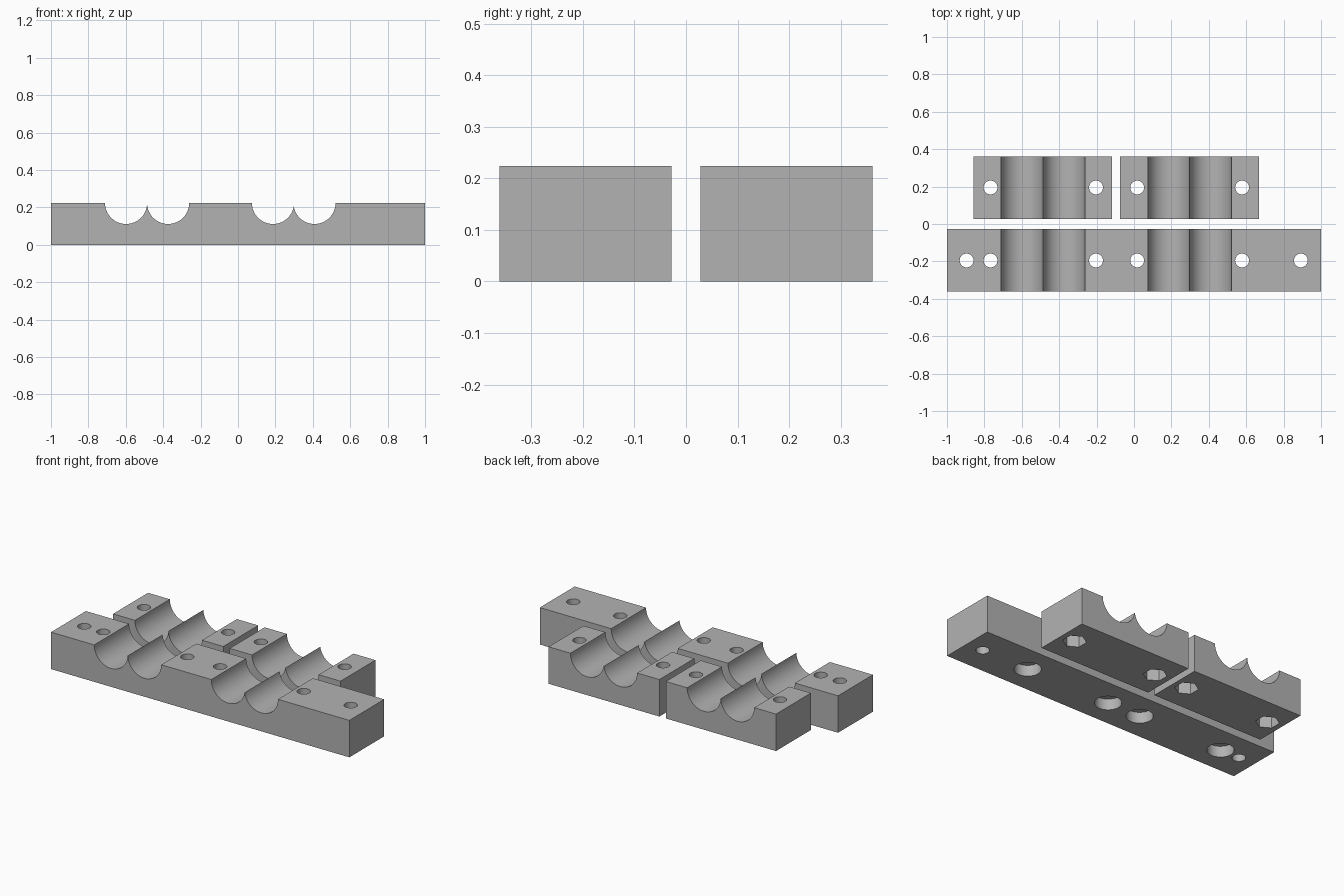
import bpy, bmesh, math

if "Cube" in bpy.data.objects:
    bpy.data.objects.remove(bpy.data.objects["Cube"], do_unlink=True)

HEIGHT = 0.224
Y_IN, Y_OUT = 0.028, 0.362
Y_MID = (Y_IN + Y_OUT) / 2
GROOVE_R = 0.1125
BOLT_R, HEAD_R, NUT_R, POCKET = 0.037, 0.073, 0.065, 0.066
# Each groove pair: middle x and half the distance between its two axes
LEFT_PAIR, RIGHT_PAIR = (-0.486, 0.1124), (0.298, 0.1110)
LEFT_BOLTS, RIGHT_BOLTS = (-0.767, -0.203), (0.017, 0.578)
MOUNT_HOLES = (-0.895, 0.892)

grey = bpy.data.materials.new("plain grey")
grey.use_nodes = True
COLOUR = (0.45, 0.45, 0.45, 1)
grey.diffuse_color = COLOUR
grey.node_tree.nodes["Principled BSDF"].inputs["Base Color"].default_value = COLOUR


def groove_outline(pair, steps=32):
    """Two half-round channels meeting in a thin ridge."""
    middle, half = pair
    lip = math.acos(half / GROOVE_R)
    points = []
    for cx, start, end in ((middle - half, math.pi, 2 * math.pi - lip),
                           (middle + half, math.pi + lip, 2 * math.pi)):
        for i in range(steps + 1):
            a = start + (end - start) * i / steps
            points.append((cx + GROOVE_R * math.cos(a), HEIGHT + GROOVE_R * math.sin(a)))
    # the ridge point is shared by both arcs
    del points[steps + 1]
    return points


def make_block(name, x0, x1, y0, y1, pairs):
    """Extrude the grooved profile along y."""
    outline = [(x1, 0), (x0, 0), (x0, HEIGHT)]
    for pair in pairs:
        outline += groove_outline(pair)
    outline.append((x1, HEIGHT))
    bm = bmesh.new()
    face = bm.faces.new([bm.verts.new((x, y0, z)) for x, z in outline])
    extruded = bmesh.ops.extrude_face_region(bm, geom=[face])["geom"]
    verts = [g for g in extruded if isinstance(g, bmesh.types.BMVert)]
    bmesh.ops.translate(bm, verts=verts, vec=(0, y1 - y0, 0))
    bmesh.ops.recalc_face_normals(bm, faces=bm.faces)
    mesh = bpy.data.meshes.new(name)
    bm.to_mesh(mesh)
    bm.free()
    mesh.materials.append(grey)
    block = bpy.data.objects.new(name, mesh)
    bpy.context.collection.objects.link(block)
    return block


def drill(block, x, y, radius, top, sides=32):
    """Cut a straight hole from below the block up to a given height."""
    low = -0.05
    bpy.ops.mesh.primitive_cylinder_add(
        vertices=sides, radius=radius, depth=top - low, location=(x, y, (top + low) / 2))
    cutter = bpy.context.object
    cutter.hide_render = True
    cutter.data.materials.append(grey)
    bpy.context.view_layer.objects.active = block
    mod = block.modifiers.new("hole", "BOOLEAN")
    mod.operation, mod.solver, mod.object = "DIFFERENCE", "EXACT", cutter
    bpy.ops.object.modifier_apply(modifier=mod.name)
    bpy.data.objects.remove(cutter, do_unlink=True)


def finish(block):
    bpy.ops.object.select_all(action="DESELECT")
    block.select_set(True)
    bpy.context.view_layer.objects.active = block
    bpy.ops.object.shade_smooth_by_angle(angle=math.radians(30))


# Long base bar: plain mounting holes, round bolt-head recesses underneath
base = make_block("base_bar", -1, 1, -Y_OUT, -Y_IN, (LEFT_PAIR, RIGHT_PAIR))
for x in MOUNT_HOLES + LEFT_BOLTS + RIGHT_BOLTS:
    drill(base, x, -Y_MID, BOLT_R, HEIGHT + 0.05)
for x in LEFT_BOLTS + RIGHT_BOLTS:
    drill(base, x, -Y_MID, HEAD_R, POCKET)
finish(base)

# Two short clamp caps: hexagonal nut pockets underneath
for name, x0, x1, pair, bolts in (
        ("clamp_cap_right", -0.857, -0.118, LEFT_PAIR, LEFT_BOLTS),
        ("clamp_cap_left", -0.075, 0.668, RIGHT_PAIR, RIGHT_BOLTS)):
    cap = make_block(name, x0, x1, Y_IN, Y_OUT, (pair,))
    for x in bolts:
        drill(cap, x, Y_MID, BOLT_R, HEIGHT + 0.05)
        drill(cap, x, Y_MID, NUT_R, POCKET, sides=6)
    finish(cap)
